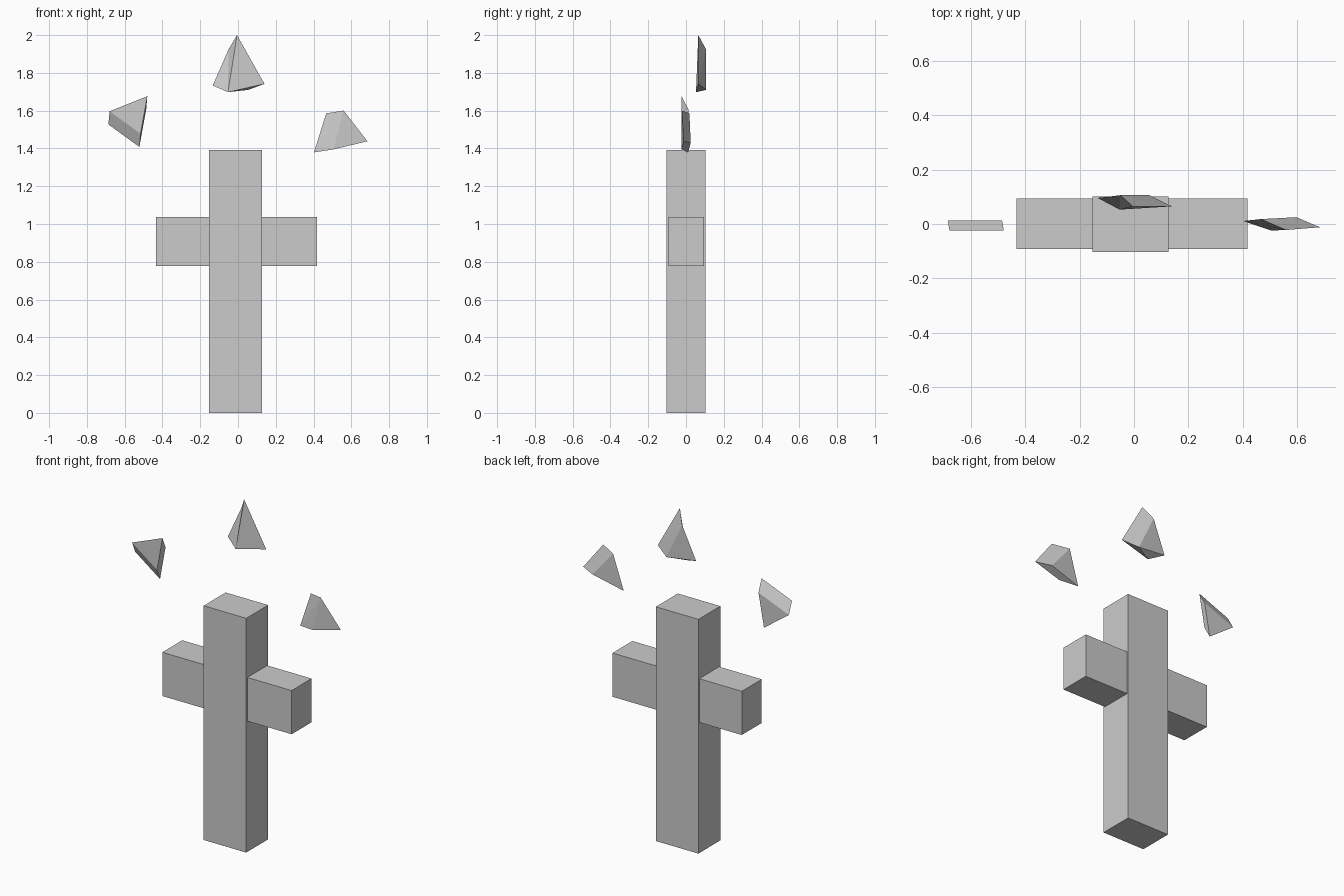
import bpy
import bmesh

if "Cube" in bpy.data.objects:
    bpy.data.objects.remove(bpy.data.objects["Cube"])


def finish(name, bm):
    bmesh.ops.recalc_face_normals(bm, faces=bm.faces)
    mesh = bpy.data.meshes.new(name)
    bm.to_mesh(mesh)
    bm.free()
    bpy.context.collection.objects.link(bpy.data.objects.new(name, mesh))


def box(name, lo, hi):
    bm = bmesh.new()
    bmesh.ops.create_cube(bm, size=1)
    for v in bm.verts:
        v.co = [(a + b) / 2 + c * (b - a) for a, b, c in zip(lo, hi, v.co)]
    finish(name, bm)


def shard(name, front, back, split=()):
    """Skewed triangular prism; sides listed in split are creased back-to-front."""
    bm = bmesh.new()
    f = [bm.verts.new(p) for p in front]
    b = [bm.verts.new(p) for p in back]
    bm.faces.new(f)
    bm.faces.new(b[::-1])
    for i in range(3):
        j = (i + 1) % 3
        if i in split:
            bm.faces.new((f[i], b[i], f[j]))
            bm.faces.new((b[i], b[j], f[j]))
        else:
            bm.faces.new((f[i], b[i], b[j]))
            bm.faces.new((f[i], b[j], f[j]))
    finish(name, bm)


# Upright post and crossbar
box("post", (-0.153, -0.104, 0.0), (0.127, 0.102, 1.393))
box("crossbar", (-0.433, -0.093, 0.777), (0.418, 0.094, 1.037))

# Floating shards above the cross
shard("top_shard",
      [(-0.005, 0.065, 2.0), (-0.053, 0.053, 1.698), (0.14, 0.065, 1.742)],
      [(-0.05, 0.106, 1.925), (-0.134, 0.096, 1.733), (0.054, 0.107, 1.71)],
      split=(0,))
shard("right_shard",
      [(0.56, -0.022, 1.6), (0.505, -0.024, 1.395), (0.685, -0.012, 1.438)],
      [(0.467, 0.018, 1.586), (0.402, 0.011, 1.379), (0.598, 0.025, 1.43)])

# Left shard is a straight extrusion of its front triangle
left = [(-0.48, -0.024, 1.677), (-0.68, -0.024, 1.597), (-0.516, -0.024, 1.478)]
shard("left_shard", left, [(x - 0.006, y + 0.037, z - 0.07) for x, y, z in left])
